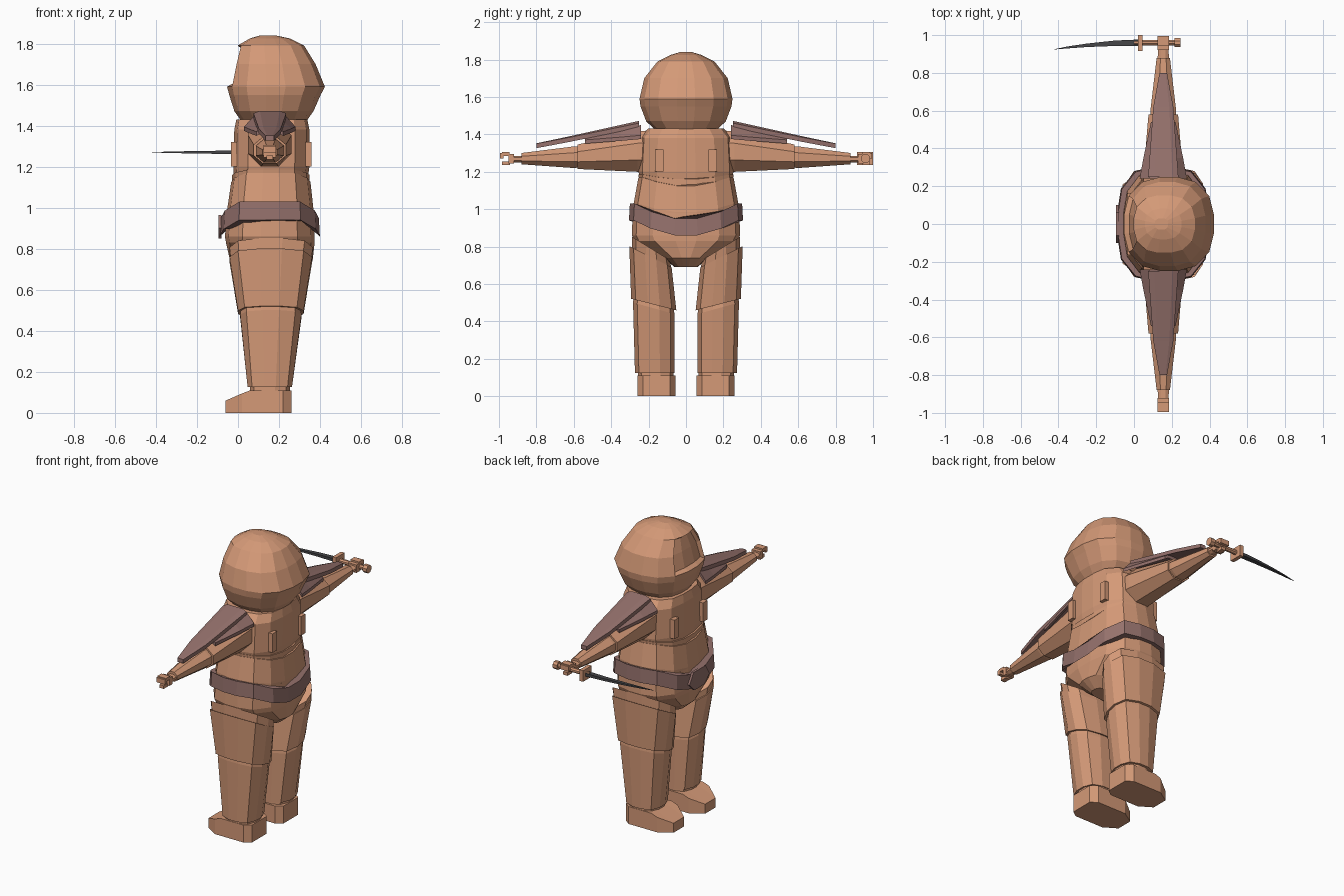
import bpy, bmesh, math
from mathutils import Vector

if "Cube" in bpy.data.objects:
    bpy.data.objects.remove(bpy.data.objects["Cube"])

def material(name, rgb):
    m = bpy.data.materials.new(name)
    m.diffuse_color = (*rgb, 1)
    m.use_nodes = True
    m.node_tree.nodes["Principled BSDF"].inputs["Base Color"].default_value = m.diffuse_color
    return m

TAN = material("tan cloth", (0.66, 0.32, 0.185))
PLUM = material("dark plum leather", (0.30, 0.165, 0.15))
STEEL = material("dark steel", (0.06, 0.06, 0.065))

def finish(name, bm, mat):
    bmesh.ops.recalc_face_normals(bm, faces=bm.faces)
    me = bpy.data.meshes.new(name)
    bm.to_mesh(me)
    bm.free()
    me.materials.append(mat)
    ob = bpy.data.objects.new(name, me)
    bpy.context.collection.objects.link(ob)
    return ob

def loft_bm(rings):
    """Skin a list of equally sized rings and cap both ends."""
    bm = bmesh.new()
    vs = [[bm.verts.new(p) for p in r] for r in rings]
    n = len(vs[0])
    for a, b in zip(vs, vs[1:]):
        for i in range(n):
            j = (i + 1) % n
            bm.faces.new((a[i], a[j], b[j], b[i]))
    bm.faces.new(vs[0])
    bm.faces.new(vs[-1])
    return bm

def oval(a0, a1, b0, b1, n=12, p=3.0):
    """Rounded-box outline from a0..a1 by b0..b1."""
    pts = []
    for i in range(n):
        t = 2 * math.pi * (i + 0.5) / n
        c, s = math.cos(t), math.sin(t)
        k = (abs(c) ** p + abs(s) ** p) ** (-1 / p)
        m = max(abs(math.cos(math.pi / n)) * 1.0, 0.96)
        pts.append(((a0 + a1) / 2 + (a1 - a0) / 2 * c * k / m,
                    (b0 + b1) / 2 + (b1 - b0) / 2 * s * k / m))
    return pts

def body(name, sections, mat=TAN, drop=0.0, n=16):
    """Upright part; sections are (z, x0, x1, half width); drop lowers front and back."""
    rings = []
    for z, x0, x1, h in sections:
        ring = []
        for x, y in oval(x0, x1, -h, h, n):
            t = min(1, max(0, (0.9 * h - abs(y)) / (0.5 * h)))
            ring.append((x, y, z - drop * t))
        rings.append(ring)
    return finish(name, loft_bm(rings), mat)

def prism(name, pts, lo, hi, axis, mat=TAN):
    """Extrude a 2D outline along an axis."""
    def place(p, d):
        q = list(p)
        q.insert(axis, d)
        return Vector(q)
    return finish(name, loft_bm([[place(p, d) for p in pts] for d in (lo, hi)]), mat)

def box(name, x0, x1, y0, y1, z0, z1, mat=TAN):
    return prism(name, [(x0, y0), (x1, y0), (x1, y1), (x0, y1)], z0, z1, 2, mat)

# Hooded head with a shallow face opening
head = [(1.42, 0.02, 0.33, 0.16), (1.47, -0.015, 0.365, 0.21), (1.55, -0.04, 0.40, 0.24),
        (1.59, -0.05, 0.42, 0.245), (1.70, -0.025, 0.375, 0.22), (1.79, 0.0, 0.32, 0.15),
        (1.825, 0.06, 0.25, 0.08), (1.84, 0.11, 0.18, 0.03)]
bm = loft_bm([[(x, y, z) for x, y in oval(x0, x1, -h, h, 16, 2.6)] for z, x0, x1, h in head])
bmesh.ops.recalc_face_normals(bm, faces=bm.faces)
front = [f for f in bm.faces if f.normal.x < -0.75 and 1.58 < f.calc_center_median().z < 1.8]
bmesh.ops.inset_region(bm, faces=front, thickness=0.015)
for v in {v for f in front for v in f.verts}:
    v.co.x += 0.025
finish("hooded_head", bm, TAN)

# Torso layers
body("chest", [(1.13, -0.015, 0.335, 0.235), (1.20, -0.02, 0.345, 0.25),
               (1.38, -0.015, 0.345, 0.24), (1.43, -0.005, 0.335, 0.20)])
body("waist", [(0.95, -0.05, 0.365, 0.275), (1.03, -0.05, 0.365, 0.275),
               (1.17, -0.03, 0.35, 0.25)], drop=0.045)
body("abdomen_band", [(1.145, -0.025, 0.345, 0.245), (1.185, -0.025, 0.345, 0.25)], drop=0.025)
body("belt", [(0.94, -0.085, 0.395, 0.30), (1.03, -0.08, 0.39, 0.295)], PLUM, drop=0.08)
prism("belt_buckle", [(-0.10, 0.90), (-0.06, 0.965), (0.06, 0.965), (0.10, 0.90),
                      (0.05, 0.85), (-0.05, 0.85)], -0.095, -0.08, 0, PLUM)
body("hips", [(0.69, 0.02, 0.30, 0.06), (0.74, -0.035, 0.36, 0.12), (0.83, -0.055, 0.37, 0.27),
              (0.86, -0.06, 0.37, 0.285), (0.98, -0.05, 0.365, 0.28)])

# Chest and back straps
for s in (-1, 1):
    box("chest_strap", -0.035, -0.005, s * 0.12, s * 0.165, 1.20, 1.32)
    box("back_strap", 0.33, 0.357, s * 0.12, s * 0.165, 1.20, 1.32)

def leg_part(name, s, sections):
    """Sections are (outer z, inner z, x0, x1, inner y, outer y)."""
    rings = []
    for zo, zi, x0, x1, y0, y1 in sections:
        rings.append([(x, s * y, zi + (zo - zi) * (y - y0) / (y1 - y0))
                      for x, y in oval(x0, x1, y0, y1)])
    return finish(name, loft_bm(rings), TAN)

def arm_part(name, s, sections):
    """Sections are (y, x half width, z0, z1)."""
    rings = [[(x, s * y, z) for x, z in oval(0.155 - h, 0.155 + h, z0, z1, 8, 2.6)]
             for y, h, z0, z1 in sections]
    return finish(name, loft_bm(rings), TAN)

for s in (-1, 1):
    # Legs and boots
    leg_part("hip_guard", s, [(0.74, 0.68, -0.025, 0.345, 0.08, 0.285),
                              (0.85, 0.73, -0.035, 0.36, 0.09, 0.285)])
    leg_part("thigh", s, [(0.52, 0.46, 0.005, 0.315, 0.055, 0.29),
                          (0.80, 0.69, -0.035, 0.355, 0.08, 0.30)])
    leg_part("shin", s, [(0.125, 0.125, 0.05, 0.26, 0.065, 0.27),
                         (0.50, 0.44, 0.015, 0.305, 0.065, 0.28),
                         (0.55, 0.49, 0.02, 0.30, 0.07, 0.275)])
    leg_part("ankle", s, [(0.09, 0.09, 0.06, 0.25, 0.07, 0.255),
                          (0.14, 0.14, 0.06, 0.25, 0.07, 0.255)])
    def sole(y0, y1):
        return [(-0.06, s * (y0 + 0.05)), (-0.06, s * (y1 - 0.05)), (0.02, s * y1), (0.22, s * y1),
                (0.26, s * (y1 - 0.03)), (0.26, s * (y0 + 0.03)), (0.22, s * y0), (0.02, s * y0)]
    base = sole(0.055, 0.26)
    finish("boot", loft_bm([[(x, y, 0) for x, y in base],
                            [(x, y, 0.06 if x < 0 else 0.11 if x > 0.1 else 0.095) for x, y in base],
                            [(max(x, 0.06) if x < 0.1 else x, y, 0.11) for x, y in base]]), TAN)

    # Arms
    arm_part("upper_arm", s, [(0.20, 0.105, 1.20, 1.42), (0.26, 0.105, 1.20, 1.415),
                              (0.58, 0.078, 1.215, 1.345)])
    arm_part("forearm", s, [(0.55, 0.068, 1.225, 1.335), (0.60, 0.068, 1.22, 1.335),
                            (0.88, 0.035, 1.24, 1.30)])
    arm_part("wrist", s, [(0.86, 0.03, 1.25, 1.285), (0.93, 0.028, 1.25, 1.285)])
    # Hand with finger and thumb blocks around a grip
    box("palm", 0.125, 0.185, s * 0.92, s * 0.95, 1.245, 1.295)
    box("fingers", 0.125, 0.185, s * 0.945, s * 0.985, 1.285, 1.305)
    box("fingertips", 0.125, 0.185, s * 0.975, s * 0.995, 1.27, 1.30)
    box("thumb", 0.14, 0.17, s * 0.94, s * 0.985, 1.235, 1.255)

    # Layered shoulder guards
    def plate(name, rows, thick):
        rings = []
        for y, top, half, edge in rows:
            mid = half * 0.6
            up = [(-half, top - edge), (-mid, top), (mid, top), (half, top - edge)]
            pts = up + [(x, z - thick) for x, z in reversed(up)]
            rings.append([(0.155 + x, s * y, z) for x, z in pts])
        finish(name, loft_bm(rings), PLUM)
    plate("shoulder_guard_wide", [(0.24, 1.45, 0.125, 0.055), (0.35, 1.425, 0.105, 0.04),
                                  (0.54, 1.385, 0.065, 0.015)], 0.02)
    plate("shoulder_guard_long", [(0.25, 1.472, 0.08, 0.012), (0.62, 1.39, 0.053, 0.006),
                                  (0.80, 1.352, 0.02, 0.002)], 0.024)

# Curved sword in one hand
def along_x(name, sections, mat, n=8):
    rings = [[(x, cy + a, 1.27 + b) for a, b in oval(-h, h, -v, v, n, 2.2)] for x, cy, h, v in sections]
    return finish(name, loft_bm(rings), mat)

along_x("sword_grip", [(0.0, 0.96, 0.014, 0.014), (0.22, 0.96, 0.014, 0.014)], TAN)
along_x("sword_pommel", [(0.215, 0.96, 0.024, 0.024), (0.245, 0.96, 0.024, 0.024)], TAN)
box("sword_guard", 0.02, 0.045, 0.915, 1.0, 1.235, 1.305)
along_x("sword_blade", [(0.03, 0.96, 0.022, 0.013), (-0.10, 0.957, 0.019, 0.010),
                        (-0.25, 0.946, 0.012, 0.007), (-0.35, 0.935, 0.007, 0.004),
                        (-0.42, 0.925, 0.001, 0.001)], STEEL, 4)
